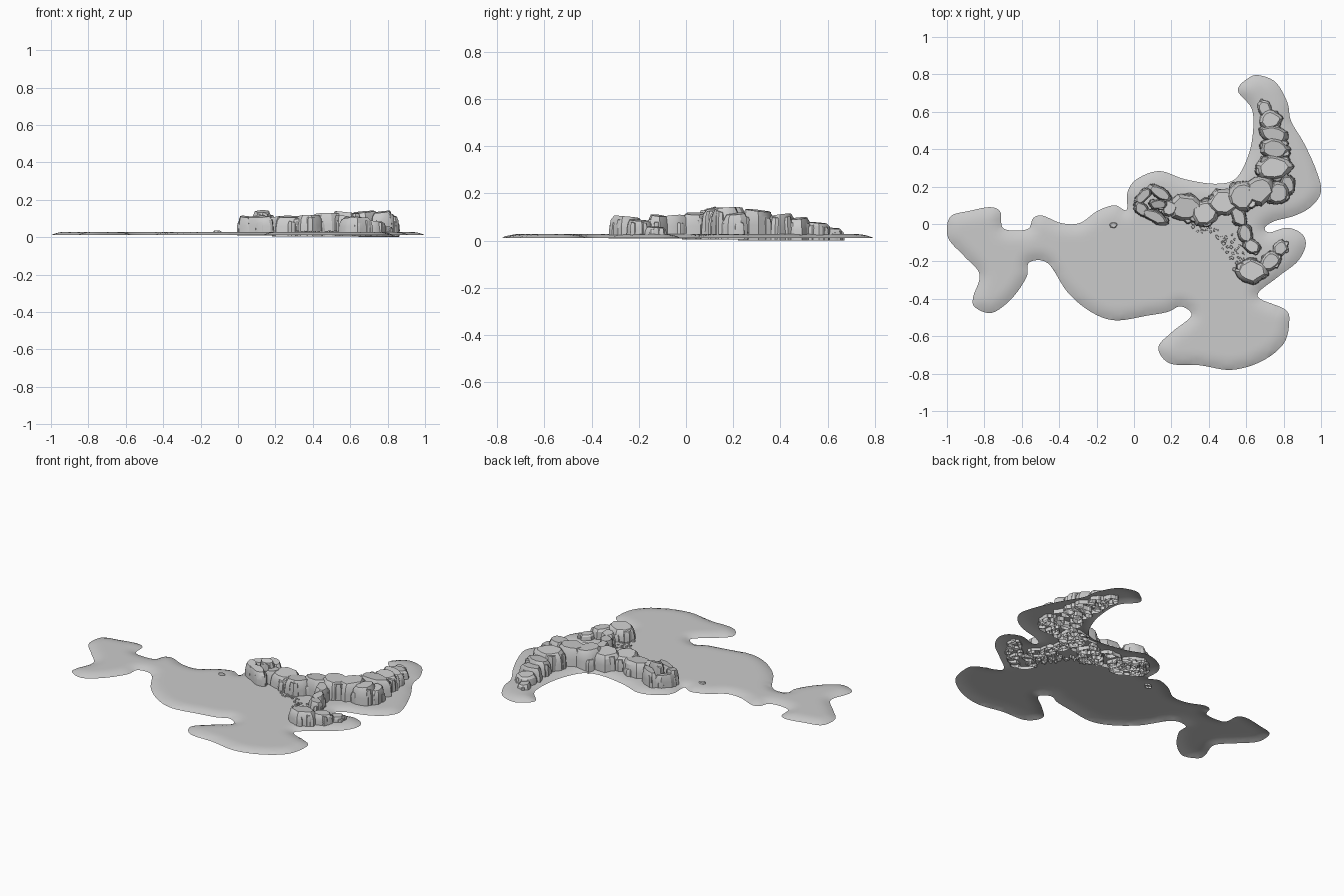
import bpy, bmesh, math, random
from mathutils import Vector, kdtree
from mathutils.geometry import delaunay_2d_cdt

if "Cube" in bpy.data.objects:
    bpy.data.objects.remove(bpy.data.objects["Cube"])

random.seed(7)
SHORE_Z, TOP_Z, RIM = 0.011, 0.028, 0.075

# Coastline seen from above, clockwise from the western tip
COAST = [(-1, -.02), (-.975, .045), (-.88, .07), (-.77, .09), (-.715, .065), (-.705, -.015),
         (-.65, -.035), (-.565, -.025), (-.54, .03), (-.49, .045), (-.39, .005), (-.29, .005),
         (-.195, .07), (-.105, .1), (-.04, .075), (-.035, .17), (.015, .24), (.135, .283),
         (.27, .24), (.43, .215), (.54, .24), (.605, .35), (.635, .48), (.63, .615),
         (.555, .715), (.62, .786), (.68, .793), (.76, .755), (.82, .65), (.84, .55),
         (.91, .43), (.975, .285), (1, .175), (.95, .095), (.86, .045), (.75, .015),
         (.70, -.02), (.725, -.045), (.82, -.02), (.90, -.055), (.917, -.12), (.87, -.205),
         (.767, -.285), (.66, -.385), (.805, -.455), (.83, -.52), (.80, -.64), (.68, -.735),
         (.52, -.78), (.35, -.755), (.19, -.745), (.13, -.66), (.2, -.58), (.307, -.49),
         (.25, -.44), (.18, -.47), (.07, -.49), (-.1, -.515), (-.23, -.47), (-.355, -.365),
         (-.46, -.21), (-.56, -.205), (-.575, -.285), (-.655, -.40), (-.76, -.475),
         (-.85, -.445), (-.86, -.39), (-.825, -.27), (-.905, -.175), (-.985, -.09)]


def smooth_loop(points, steps):
    """Closed Catmull-Rom curve through the points."""
    pts = [Vector(p) for p in points]
    n, out = len(pts), []
    for i in range(n):
        a, b, c, d = (pts[(i + k) % n] for k in (-1, 0, 1, 2))
        for s in range(steps):
            t = s / steps
            out.append(0.5 * (2 * b + (c - a) * t + (2 * a - 5 * b + 4 * c - d) * t * t
                              + (3 * b - a - 3 * c + d) * t ** 3))
    return out


def inside(p, loop):
    hit = False
    for a, b in zip(loop, loop[1:] + loop[:1]):
        if (a.y > p.y) != (b.y > p.y):
            if p.x < a.x + (p.y - a.y) * (b.x - a.x) / (b.y - a.y):
                hit = not hit
    return hit


def make_object(name, bm, angle):
    mesh = bpy.data.meshes.new(name)
    bm.to_mesh(mesh)
    bm.free()
    obj = bpy.data.objects.new(name, mesh)
    bpy.context.collection.objects.link(obj)
    bpy.ops.object.select_all(action='DESELECT')
    obj.select_set(True)
    bpy.context.view_layer.objects.active = obj
    bpy.ops.object.shade_smooth_by_angle(angle=math.radians(angle))
    return obj


# Ground: open sheet, flat on top, rounding down to the shore
loop = smooth_loop(COAST, 6)[::-1]
shore = kdtree.KDTree(len(loop))
for i, p in enumerate(loop):
    shore.insert((p.x, p.y, 0), i)
shore.balance()
points = list(loop)
STEP = 0.024
for j in range(-34, 35):
    for i in range(-42, 43):
        p = Vector(((i + 0.5 * (j % 2)) * STEP, j * STEP))
        if shore.find((p.x, p.y, 0))[2] > 0.012 and inside(p, loop):
            points.append(p)
verts, _, faces, *_ = delaunay_2d_cdt(points, [], [list(range(len(loop)))], 1, 1e-6)
bm = bmesh.new()
sheet = []
for p in verts:
    t = min(1, shore.find((p.x, p.y, 0))[2] / RIM)
    sheet.append(bm.verts.new((p.x, p.y, SHORE_Z + (TOP_Z - SHORE_Z) * (1 - (1 - t) ** 2))))
for f in faces:
    bm.faces.new([sheet[k] for k in f])
for f in bm.faces:
    if f.normal.z < 0 or (f.normal_update() or f.normal.z < 0):
        f.normal_flip()
make_object("island_ground", bm, 40)


def rock(bm, x, y, rx, ry, turn, top, base=0.008, sides=11):
    """Craggy tapering block with a flattish cap and an open foot."""
    turn = math.radians(turn)
    spread = [1 + random.uniform(-.13, .1) for _ in range(sides)]
    skew = [random.uniform(-.3, .3) for _ in range(sides)]
    tilt = random.uniform(0, math.tau)
    rings = []
    for level, scale in ((0, 1), (.5, .96), (.82, .88), (1, .7)):
        ring = []
        for i in range(sides):
            a = math.tau * (i + skew[i]) / sides
            r = scale * spread[i] * (1 + random.uniform(-.03, .03))
            u, v = rx * r * math.cos(a), ry * r * math.sin(a)
            z = base + (top - base) * level * (1 - .05 * (1 + math.cos(a - tilt)) * level)
            ring.append(bm.verts.new((x + u * math.cos(turn) - v * math.sin(turn),
                                      y + u * math.sin(turn) + v * math.cos(turn), z)))
        rings.append(ring)
    for low, high in zip(rings, rings[1:]):
        for i in range(sides):
            k = (i + 1) % sides
            bm.faces.new((low[i], low[k], high[k], high[i]))
    bm.faces.new(rings[-1])


def rock_group(name, blocks, base):
    """Main blocks (x, y, radius x, radius y, turn, top) with smaller ledges around each."""
    bm = bmesh.new()
    for x, y, rx, ry, turn, top in blocks:
        rock(bm, x, y, rx, ry, turn, top, base)
        start = random.uniform(0, math.tau)
        for k in range(4):
            a = start + k * math.tau / 4 + random.uniform(-.4, .4)
            u, v, t = .7 * rx * math.cos(a), .7 * ry * math.sin(a), math.radians(turn)
            rock(bm, x + u * math.cos(t) - v * math.sin(t), y + u * math.sin(t) + v * math.cos(t),
                 rx * random.uniform(.3, .42), ry * random.uniform(.32, .45), turn,
                 top * random.uniform(.62, .93), base, 8)
    make_object(name, bm, 28)


# Western crag
rock_group("west_crag", [(.05, .15, .07, .032, 45, .105), (.14, .165, .075, .033, -30, .12),
                         (.13, .105, .055, .032, 0, .145), (.04, .08, .05, .036, -45, .115),
                         (.11, .04, .085, .036, -25, .115), (.19, .085, .05, .05, 0, .112)], .01)
# Central ridge
rock_group("main_ridge", [(.28, .085, .095, .08, -10, .115), (.38, .06, .085, .075, 20, .12),
                          (.48, .115, .095, .08, 20, .13), (.58, .15, .09, .085, 20, .14),
                          (.67, .18, .095, .08, 20, .142), (.77, .165, .075, .065, 60, .142),
                          (.82, .21, .048, .058, 0, .12)], .005)
# Northern arm, stepping down
rock_group("north_arm", [(.75, .30, .105, .075, 5, .135), (.75, .40, .09, .06, 0, .115),
                         (.745, .48, .085, .052, -10, .1), (.73, .555, .065, .055, 0, .08),
                         (.70, .615, .038, .055, 20, .055)], 0)
# Southern spur
rock_group("south_spur", [(.56, .04, .042, .07, 20, .12), (.595, -.05, .042, .065, 10, .11),
                          (.63, -.12, .055, .042, -40, .112), (.63, -.25, .095, .07, 10, .106),
                          (.73, -.2, .065, .05, 40, .09), (.785, -.13, .05, .042, 50, .06)], .01)

# Pebbles along the foot of the ridge and one lone stone
bm = bmesh.new()
for k in range(60):
    t = random.random()
    s = random.uniform(.005, .013)
    rock(bm, .3 + .24 * math.sin(t * 1.57) + random.uniform(-.02, .06),
         -.25 + .22 * math.cos(t * 1.57) + random.uniform(-.02, .04),
         s, s * .8, random.uniform(0, 180), TOP_Z + s * .6, .015, 6)
rock(bm, -.11, -.007, .025, .017, 0, .036, .015, 8)
make_object("pebbles", bm, 28)
